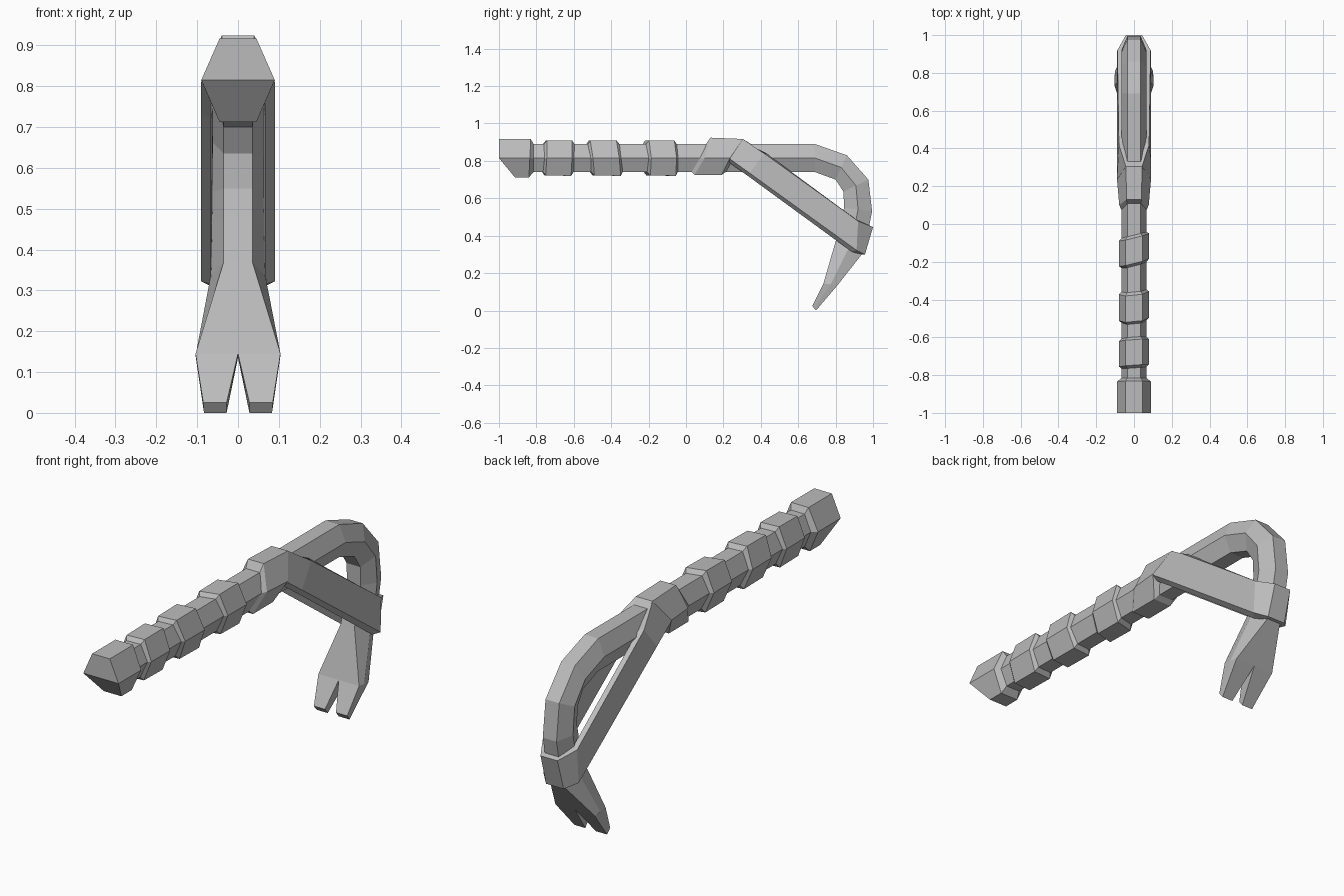
import bpy
import bmesh

cube = bpy.data.objects.get("Cube")
if cube:
    bpy.data.objects.remove(cube, do_unlink=True)

steel = bpy.data.materials.new("grey_steel")
steel.use_nodes = True
GREY = (0.5, 0.5, 0.5, 1)
steel.diffuse_color = GREY
steel.node_tree.nodes["Principled BSDF"].inputs["Base Color"].default_value = GREY

AXIS = 0.815  # height of the shaft's centre line


def hexagon(outer, inner, w_out, w_mid, w_in, mid=None):
    """Six-sided section from its outer and inner (y, z) points and half widths."""
    mid = mid or [(a + b) / 2 for a, b in zip(outer, inner)]
    half = [(w_out, *outer), (w_mid, *mid), (w_in, *inner)]
    return half + [(-x, y, z) for x, y, z in reversed(half)]


def loft(bm, rings):
    """Skin a row of matching rings and close both ends."""
    rows = [[bm.verts.new(p) for p in ring] for ring in rings]
    n = len(rows[0])
    for a, b in zip(rows, rows[1:]):
        for i in range(n):
            j = (i + 1) % n
            bm.faces.new((a[i], a[j], b[j], b[i]))
    for r in (rows[0], rows[-1]):
        if n == 6:
            bm.faces.new((r[0], r[1], r[4], r[5]))
            bm.faces.new((r[1], r[2], r[3], r[4]))
        else:
            bm.faces.new(r)


def make(name, *lofts):
    bm = bmesh.new()
    for rings in lofts:
        loft(bm, rings)
    bmesh.ops.recalc_face_normals(bm, faces=bm.faces)
    mesh = bpy.data.meshes.new(name)
    bm.to_mesh(mesh)
    bm.free()
    mesh.materials.append(steel)
    obj = bpy.data.objects.new(name, mesh)
    bpy.context.collection.objects.link(obj)


def mirrored(ring):
    return [(-x, y, z) for x, y, z in ring]


# Bar: chisel butt, straight shaft, hook and flared claw
butt = (0.045, 0.09, 0.045)
shaft = (0.035, 0.067, 0.035)
bar = [
    hexagon((-1, 0.917), (-0.915, 0.712), *butt, mid=(-1, AXIS)),
    hexagon((-0.83, 0.917), (-0.84, 0.712), *butt),
    hexagon((-0.815, 0.89), (-0.815, 0.74), *shaft),
    hexagon((0.69, 0.89), (0.69, 0.74), *shaft),
    hexagon((0.86, 0.83), (0.8, 0.7), *shaft),
    hexagon((0.975, 0.7), (0.842, 0.635), *shaft),
    hexagon((0.995, 0.53), (0.845, 0.55), *shaft),
    hexagon((0.975, 0.43), (0.83, 0.48), *shaft),
    hexagon((0.94, 0.3), (0.8, 0.37), *shaft),
    hexagon((0.81, 0.135), (0.735, 0.145), 0.1, 0.104, 0.104),
]

# Two prongs parted by a V-shaped slot
root = [(0, 0.81, 0.135), (0.1, 0.81, 0.135), (0.104, 0.772, 0.14),
        (0.104, 0.735, 0.145), (0, 0.735, 0.145)]
tip = [(0.028, 0.695, 0), (0.083, 0.695, 0), (0.085, 0.685, 0.012),
       (0.085, 0.675, 0.025), (0.028, 0.675, 0.025)]
make("bar_and_claw", bar, [root, tip], [mirrored(root), mirrored(tip)])


# Grip wraps: bevelled hexagonal sleeves with slanted ends
def wrap_ring(y, scale, lean, skew):
    ring = hexagon((y, AXIS + 0.095 * scale), (y, AXIS - 0.095 * scale),
                   0.045 * scale, 0.08 * scale, 0.045 * scale)
    return [(x, y + lean * (z - AXIS) + skew * x, z) for x, y, z in ring]


for name, start, end, lean, skew in (
        ("rear_wrap", -0.765, -0.6, 0.03, 0.07),
        ("middle_wrap", -0.52, -0.35, -0.12, 0.1),
        ("front_wrap", -0.22, -0.055, -0.04, 0.25)):
    make(name, [wrap_ring(start, 0.78, lean, skew),
                wrap_ring(start + 0.015, 0.98, lean, skew),
                wrap_ring(end - 0.015, 1, lean, skew),
                wrap_ring(end, 0.78, lean, skew)])

# Strap collar: leaning sleeve round the shaft
make("strap_collar", [
    hexagon((0.105, 0.885), (0.03, 0.742), *shaft, mid=(0.075, AXIS)),
    hexagon((0.13, 0.924), (0.045, 0.725), 0.04, 0.078, 0.045, mid=(0.1, AXIS)),
    hexagon((0.305, 0.917), (0.19, 0.725), 0.042, 0.09, 0.045, mid=(0.235, AXIS)),
    hexagon((0.335, 0.885), (0.215, 0.742), *shaft, mid=(0.255, AXIS)),
])

# Strap: flat band down each side and round the back of the hook
side = [
    [(0.043, 0.305, 0.916), (0.09, 0.235, 0.81), (0.065, 0.225, 0.795), (0.03, 0.325, 0.89)],
    [(0.08, 0.42, 0.838), (0.09, 0.34, 0.735), (0.066, 0.33, 0.72), (0.06, 0.43, 0.84)],
    [(0.088, 0.92, 0.478), (0.09, 0.912, 0.322), (0.066, 0.885, 0.315), (0.063, 0.912, 0.485)],
    [(0.043, 1, 0.446), (0.045, 0.957, 0.3), (0.032, 0.93, 0.3), (0.032, 0.965, 0.46)],
]
make("strap", side + [mirrored(r) for r in reversed(side)])
